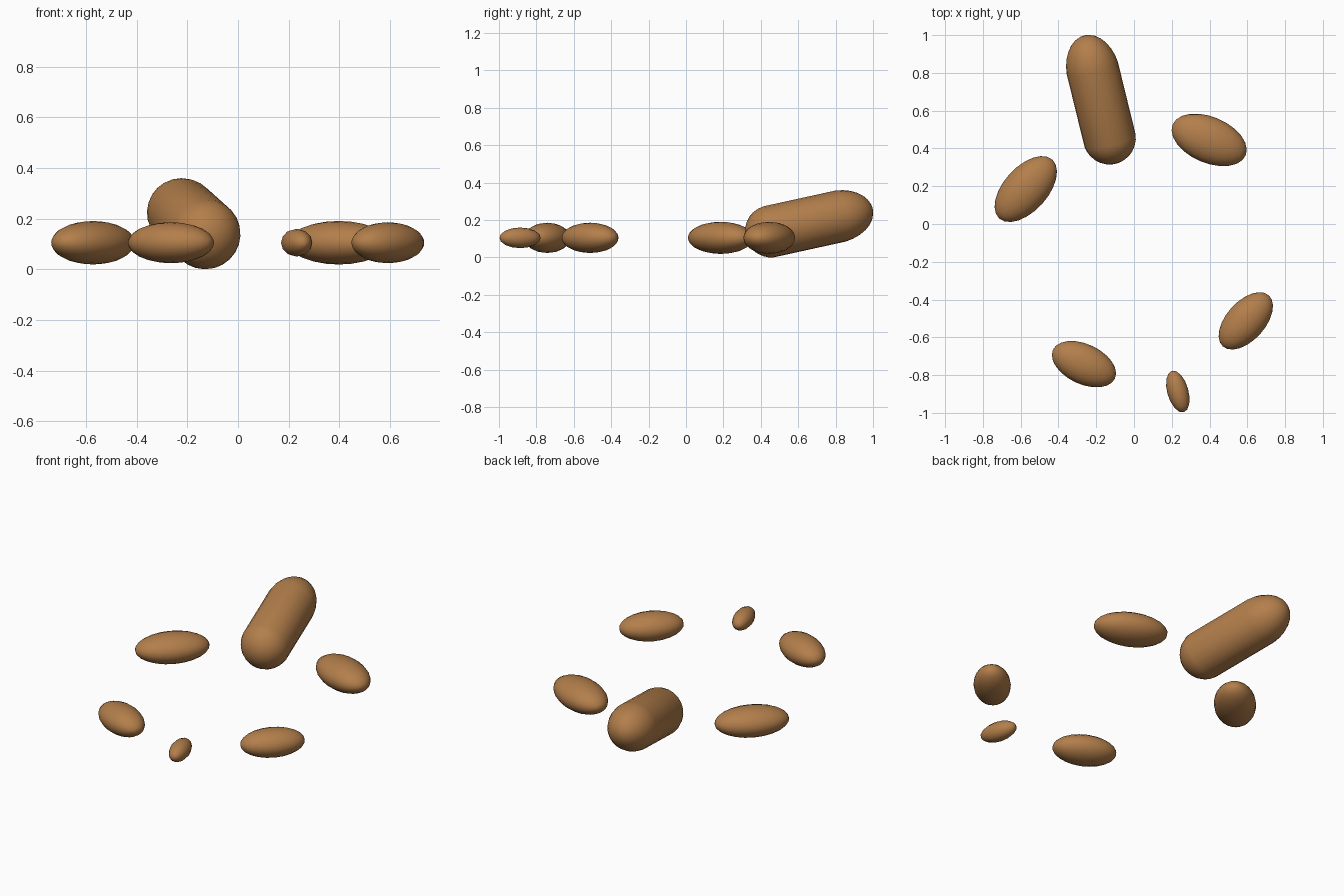
import bpy, math
from mathutils import Vector, Matrix

if "Cube" in bpy.data.objects:
    bpy.data.objects.remove(bpy.data.objects["Cube"])

brown = bpy.data.materials.new("warm_brown")
brown.diffuse_color = (0.45, 0.21, 0.07, 1)
brown.use_nodes = True
brown.node_tree.nodes["Principled BSDF"].inputs["Base Color"].default_value = brown.diffuse_color


def sphere(name, segments, rings):
    bpy.ops.mesh.primitive_uv_sphere_add(segments=segments, ring_count=rings, radius=1)
    ob = bpy.context.object
    ob.name = name
    ob.data.materials.append(brown)
    return ob


def smooth(ob):
    for p in ob.data.polygons:
        p.use_smooth = True


def pebble(name, center, radii, angle, segments=20, rings=12):
    """Ellipsoid with its poles on the long horizontal axis."""
    ob = sphere(name, segments, rings)
    a, b, c = radii
    m = (Matrix.Translation(center) @ Matrix.Rotation(math.radians(angle), 4, 'Z')
         @ Matrix.Diagonal((a, b, c, 1)) @ Matrix.Rotation(math.pi / 2, 4, 'Y'))
    ob.data.transform(m)
    smooth(ob)
    return ob


# ring of five small stones: centre, radii, heading
pebble("left_pebble", (-0.573, 0.185, 0.105), (0.21, 0.117, 0.086), 48)
pebble("right_pebble", (0.398, 0.445, 0.105), (0.21, 0.122, 0.086), -23)
pebble("front_right_pebble", (0.592, -0.513, 0.105), (0.182, 0.103, 0.081), 48)
pebble("front_left_pebble", (-0.265, -0.742, 0.105), (0.181, 0.106, 0.081), -25)
pebble("tiny_front_pebble", (0.232, -0.887, 0.105), (0.114, 0.056, 0.055), 106, 12, 8)

# large tilted capsule: sphere split at the equator and stretched between two centres
low = Vector((-0.13, 0.455, 0.14))
high = Vector((-0.216, 0.806, 0.217))
radius, top_cap = 0.14, 0.2
axis = high - low
turn = axis.to_track_quat('Z', 'Y').to_matrix()
ob = sphere("large_leaning_stone", 24, 15)  # odd rings: no vertices on the equator
for v in ob.data.vertices:
    p = v.co.copy()
    local = Vector((p.x * radius, p.y * radius, p.z * radius))
    if p.z > 0:
        local.z = p.z * top_cap + axis.length
    v.co = low + turn @ local
smooth(ob)
